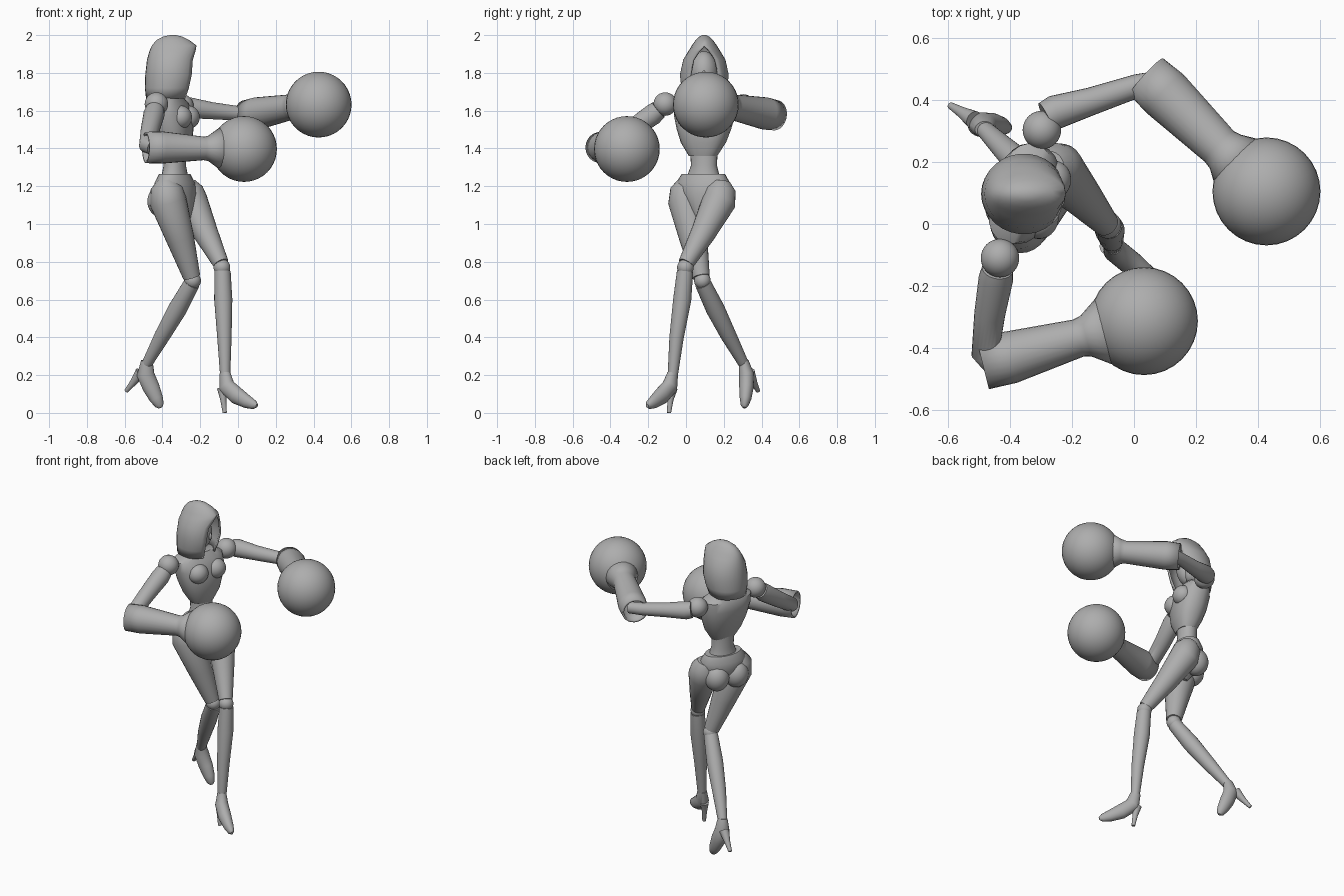
import bpy, bmesh, math
from mathutils import Vector

default_cube = bpy.data.objects.get("Cube")
if default_cube:
    bpy.data.objects.remove(default_cube, do_unlink=True)

# One plain grey for the whole figure
GREY = (0.42, 0.42, 0.42, 1.0)
material = bpy.data.materials.new("plain grey")
material.use_nodes = True
material.diffuse_color = GREY
material.node_tree.nodes["Principled BSDF"].inputs["Base Color"].default_value = GREY

SIDES = 24


def finish(name, bm, wall=0.0, sharp=40):
    """Turn a bmesh into a smooth-shaded object, optionally a thin shell."""
    bmesh.ops.recalc_face_normals(bm, faces=bm.faces)
    mesh = bpy.data.meshes.new(name)
    bm.to_mesh(mesh)
    bm.free()
    mesh.materials.append(material)
    mesh.shade_smooth()
    mesh.set_sharp_from_angle(angle=math.radians(sharp))
    obj = bpy.data.objects.new(name, mesh)
    bpy.context.scene.collection.objects.link(obj)
    if wall:
        shell = obj.modifiers.new("shell", "SOLIDIFY")
        shell.thickness = wall
        shell.offset = -1
    return obj


def bridge(bm, rings, closed=True):
    """Join neighbouring rings of vertices with quads."""
    for lower, upper in zip(rings, rings[1:]):
        count = len(lower)
        for i in range(count if closed else count - 1):
            j = (i + 1) % count
            bm.faces.new((lower[i], lower[j], upper[j], upper[i]))


def tube(name, stations, wall=0.0, flat=1.0):
    """Round limb through stations of x, y, z, radius; flat scales it sideways."""
    points = [Vector(s[:3]) for s in stations]
    side_ref = (points[-1] - points[0]).cross(Vector((0, 0, 1)))
    bm = bmesh.new()
    rings = []
    for i, (point, station) in enumerate(zip(points, stations)):
        tangent = points[min(i + 1, len(points) - 1)] - points[max(i - 1, 0)]
        tangent.normalize()
        side = (side_ref - tangent * side_ref.dot(tangent)).normalized()
        up = tangent.cross(side)
        ring = []
        for k in range(SIDES):
            a = math.tau * k / SIDES
            offset = side * math.cos(a) * flat + up * math.sin(a)
            ring.append(bm.verts.new(point + offset * station[3]))
        rings.append(ring)
    bridge(bm, rings)
    if not wall:
        bm.faces.new(rings[0])
        bm.faces.new(rings[-1])
    return finish(name, bm, wall)


def ball(name, centre, size, yaw=0.0):
    """Ellipsoid with radii given by size."""
    bm = bmesh.new()
    bmesh.ops.create_uvsphere(bm, u_segments=32, v_segments=20, radius=1)
    bmesh.ops.scale(bm, vec=size, verts=bm.verts)
    obj = finish(name, bm)
    obj.location = centre
    obj.rotation_euler.z = math.radians(yaw)
    return obj


def squircle(angle, power):
    """Point on a rounded-box outline."""
    c, s = math.cos(angle), math.sin(angle)
    return (math.copysign(abs(c) ** power, c), math.copysign(abs(s) ** power, s))


def body(name, levels, power=0.85):
    """Stacked outlines: z, centre x, centre y, half depth, half width, yaw."""
    bm = bmesh.new()
    rings = []
    for z, cx, cy, depth, width, yaw in levels:
        turn = math.radians(yaw)
        ring = []
        for k in range(SIDES):
            u, v = squircle(math.tau * k / SIDES, power)
            fwd, left = u * depth, v * width
            ring.append(bm.verts.new((
                cx + fwd * math.cos(turn) - left * math.sin(turn),
                cy + fwd * math.sin(turn) + left * math.cos(turn), z)))
        rings.append(ring)
    bridge(bm, rings)
    bm.faces.new(rings[0])
    bm.faces.new(rings[-1])
    return finish(name, bm)


def pair(name, centre, yaw, forward, spread, height, size):
    """Two mirrored ellipsoids either side of the turned body axis."""
    turn = math.radians(yaw)
    for label, sign in (("left", 1), ("right", -1)):
        x = centre[0] + forward * math.cos(turn) - sign * spread * math.sin(turn)
        y = centre[1] + forward * math.sin(turn) + sign * spread * math.cos(turn)
        ball(label + "_" + name, (x, y, height), size, yaw)


# Torso, in three overlapping parts
body("ribcage", [
    (1.36, -.33, .09, .055, .075, -18), (1.43, -.335, .092, .085, .12, -18),
    (1.5, -.345, .095, .1, .145, -18), (1.58, -.355, .098, .105, .165, -18),
    (1.64, -.365, .098, .09, .165, -18), (1.68, -.365, .098, .06, .1, -18)])
body("abdomen", [
    (1.2, -.335, .09, .08, .11, -22), (1.25, -.335, .092, .068, .09, -22),
    (1.31, -.335, .095, .058, .07, -20), (1.4, -.335, .095, .06, .075, -18)], 1)
body("pelvis", [
    (1.01, -.29, .09, .04, .03, -28), (1.08, -.31, .09, .075, .075, -28),
    (1.16, -.33, .09, .1, .14, -28), (1.22, -.335, .09, .095, .15, -25),
    (1.265, -.335, .092, .075, .12, -22)], 1)
pair("breast", (-.35, .1), -18, .07, .066, 1.565, (.06, .064, .062))
pair("buttock", (-.335, .09), -28, -.045, .065, 1.12, (.075, .075, .085))

# Neck and head
tube("neck", [(-.37, .097, 1.64, .055), (-.365, .097, 1.69, .04), (-.355, .095, 1.77, .04)])
ball("head", (-.36, .095, 1.8), (.09, .075, .115))
ball("nose", (-.272, .095, 1.79), (.014, .01, .022))

# Hood: arcs left open at the front; z, centre x, depth, width, half opening
hood = bmesh.new()
arcs = []
for z, cx, depth, width, opening in (
        (1.665, -.375, .112, .115, 30), (1.72, -.365, .128, .122, 35),
        (1.79, -.355, .136, .13, 36), (1.87, -.35, .132, .112, 33),
        (1.915, -.343, .126, .085, 20), (1.945, -.338, .118, .066, 0),
        (1.975, -.345, .085, .045, 0), (1.993, -.345, .048, .025, 0),
        (2.0, -.345, .015, .01, 0)):
    start = math.radians(opening)
    step = (math.tau - 2 * start) / SIDES
    arcs.append([hood.verts.new((cx + depth * math.cos(start + step * k),
                                 .097 + width * math.sin(start + step * k), z))
                 for k in range(SIDES + 1)])
bridge(hood, arcs, closed=False)
hood.faces.new(arcs[-1][:-1])
bmesh.ops.remove_doubles(hood, verts=hood.verts, dist=0.0005)
finish("hood", hood, wall=0.012, sharp=60)

# Arms: shoulder joint, upper arm, open sleeve, round glove
GLOVE = 0.174
arms = {
    "left": dict(
        shoulder=(-.297, .303, 1.625), glove=(.427, .105, 1.632),
        upper=[(-.285, .345, 1.62, .05), (-.255, .36, 1.615, .055),
               (-.14, .395, 1.6, .045), (.01, .445, 1.585, .038), (.09, .46, 1.58, .036)],
        sleeve=[(.04, .475, 1.575, .08), (.1, .42, 1.585, .086), (.275, .25, 1.618, .068),
                (.295, .233, 1.622, .074), (.335, .195, 1.625, .106)]),
    "right": dict(
        shoulder=(-.432, -.11, 1.635), glove=(.032, -.313, 1.397),
        upper=[(-.44, -.145, 1.605, .05), (-.445, -.175, 1.58, .056),
               (-.465, -.29, 1.5, .05), (-.48, -.42, 1.415, .044), (-.45, -.45, 1.405, .04)],
        sleeve=[(-.488, -.452, 1.405, .083), (-.4, -.43, 1.405, .085), (-.18, -.368, 1.4, .062),
                (-.155, -.361, 1.4, .068), (-.1, -.347, 1.4, .108)]),
}
for label, arm in arms.items():
    ball(label + "_shoulder", arm["shoulder"], (.062, .062, .062))
    tube(label + "_upper_arm", arm["upper"])
    tube(label + "_sleeve", arm["sleeve"], wall=0.012)
    ball(label + "_glove", arm["glove"], (GLOVE, GLOVE, GLOVE))

# Legs: thigh, knee joint, calf, high-heeled shoe
legs = {
    "left": dict(
        thigh=[(-.275, .185, 1.22, .05), (-.265, .183, 1.18, .08), (-.25, .175, 1.12, .09),
               (-.17, .09, .95, .066), (-.09, 0, .79, .042)],
        knee=(-.085, -.003, .77),
        calf=[(-.082, -.005, .75, .043), (-.078, -.02, .6, .048),
              (-.072, -.05, .4, .038), (-.068, -.07, .2, .027)],
        shoe=[(-.07, -.07, .21, .031), (-.06, -.085, .14, .046), (-.005, -.13, .09, .046),
              (.05, -.17, .058, .035), (.085, -.195, .043, .024), (.1, -.206, .038, .01)],
        heel=[(-.083, -.072, .13, .028), (-.078, -.082, .07, .016), (-.07, -.09, 0, .011)]),
    "right": dict(
        thigh=[(-.38, .005, 1.23, .05), (-.378, .003, 1.19, .085), (-.37, .003, 1.12, .098),
               (-.305, .04, .92, .074), (-.245, .08, .72, .046)],
        knee=(-.24, .087, .7),
        calf=[(-.245, .09, .685, .043), (-.32, .155, .55, .05),
              (-.4, .225, .41, .042), (-.482, .305, .26, .028)],
        shoe=[(-.482, .305, .275, .031), (-.49, .32, .205, .047), (-.46, .32, .135, .045),
              (-.432, .315, .075, .036), (-.415, .31, .04, .024), (-.41, .309, .027, .01)],
        heel=[(-.515, .335, .215, .03), (-.555, .36, .16, .018), (-.592, .382, .115, .011)]),
}
for label, leg in legs.items():
    tube(label + "_thigh", leg["thigh"])
    ball(label + "_knee", leg["knee"], (.044, .044, .044))
    tube(label + "_calf", leg["calf"])
    tube(label + "_shoe", leg["shoe"], flat=0.85)
    tube(label + "_heel", leg["heel"])
